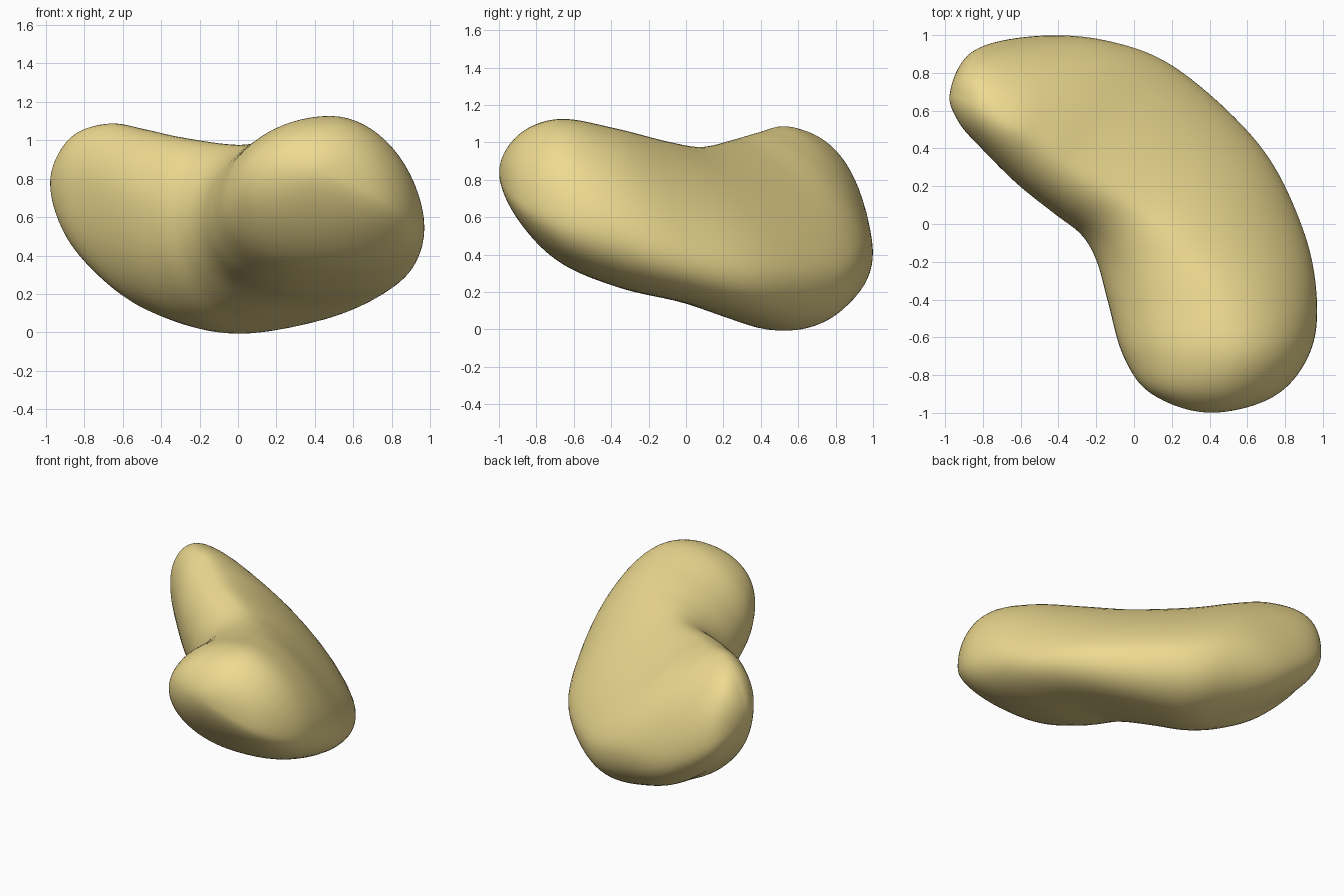
import bpy
import bmesh
import math
from mathutils import Vector

cube = bpy.data.objects.get("Cube")
if cube:
    bpy.data.objects.remove(cube, do_unlink=True)

STEPS_PER_SPAN = 12
STEPS_PER_QUARTER = 16

# Cross-sections along the body: inner side, ridge, outer side, keel
FRONT_TIP = (.4, -1, .84)
BACK_TIP = (-.975, .7, .77)
SECTIONS = [
    [(.09, -.9, .8), (.43, -.9, 1.04), (.75, -.91, .7), (.43, -.9, .59)],
    [(-.06, -.7, .7), (.49, -.68, 1.13), (.94, -.67, .6), (.45, -.68, .36)],
    [(-.14, -.42, .62), (.42, -.38, 1.08), (.97, -.36, .52), (.42, -.35, .22)],
    [(-.2, -.2, .58), (.22, -.1, 1.01), (.89, 0, .39), (.38, 0, .14)],
    [(-.28, -.06, .58), (0, .09, .98), (.67, .42, .31), (.22, .33, .04)],
    [(-.42, .05, .62), (-.3, .28, 1.02), (.24, .82, .31), (0, .51, -.01)],
    [(-.62, .21, .7), (-.48, .42, 1.06), (-.12, .97, .39), (-.25, .56, .04)],
    [(-.81, .4, .76), (-.67, .54, 1.09), (-.5, 1, .44), (-.52, .62, .17)],
    [(-.93, .54, .78), (-.87, .67, 1.01), (-.85, .92, .62), (-.85, .69, .45)],
]


def catmull(a, b, c, d, t):
    """Smooth point between b and c."""
    return 0.5 * (2 * b + (c - a) * t + (2 * a - 5 * b + 4 * c - d) * t ** 2
                  + (3 * b - a - 3 * c + d) * t ** 3)


def section_ring(keys, along):
    """Closed outline through four extreme points, a quarter at a time."""
    # The slope from ridge to outer side is flattest in the middle
    slope = 1 + 0.45 * math.sin(math.pi * along ** 1.3) ** 2
    flatness = (1, slope, 0.85, 0.95)
    ring = []
    for q in range(4):
        a, b = keys[q], keys[(q + 1) % 4]
        for s in range(STEPS_PER_QUARTER):
            angle = s / STEPS_PER_QUARTER * math.pi / 2
            rise = math.sin(angle) ** flatness[q]
            run = 1 - math.cos(angle) ** flatness[q]
            # Sides leave vertically, ridge and keel leave horizontally
            flat, up = (run, rise) if q % 2 == 0 else (rise, run)
            ring.append(Vector((a.x + (b.x - a.x) * flat,
                                a.y + (b.y - a.y) * flat,
                                a.z + (b.z - a.z) * up)))
    return ring


def opposite(keys):
    """Section mirrored through the tip, so the end closes as a round cap."""
    return keys[2:] + keys[:2]


# Rings along the whole bent body
stations = [[Vector(p) for p in row] for row in SECTIONS]
front_cap = [Vector(FRONT_TIP)] * 4
back_cap = [Vector(BACK_TIP)] * 4
path = ([opposite(stations[0]), front_cap] + stations
        + [back_cap, opposite(stations[-1])])

spans = len(path) - 3
rings = []
for i in range(spans):
    for s in range(STEPS_PER_SPAN):
        t = s / STEPS_PER_SPAN
        keys = [catmull(*(path[i + k][j] for k in range(4)), t)
                for j in range(4)]
        rings.append(section_ring(keys, (i + t) / spans))
rings.append(section_ring(back_cap, 1))

# Skin the rings, weld both tips and soften the surface
bm = bmesh.new()
grid = [[bm.verts.new(p) for p in ring] for ring in rings]
for lower, upper in zip(grid, grid[1:]):
    count = len(lower)
    for j in range(count):
        k = (j + 1) % count
        bm.faces.new((lower[j], lower[k], upper[k], upper[j]))
bmesh.ops.remove_doubles(bm, verts=bm.verts, dist=0.0001)
for _ in range(6):
    bmesh.ops.smooth_vert(bm, verts=bm.verts, factor=0.5,
                          use_axis_x=True, use_axis_y=True, use_axis_z=True)
bmesh.ops.recalc_face_normals(bm, faces=bm.faces)
mesh = bpy.data.meshes.new("bean_body")
bm.to_mesh(mesh)
bm.free()
mesh.shade_smooth()

# Pale tan surface
tan = bpy.data.materials.new("pale_tan")
tan.use_nodes = True
tan.diffuse_color = (.85, .7, .28, 1)
shader = tan.node_tree.nodes["Principled BSDF"]
shader.inputs["Base Color"].default_value = tan.diffuse_color
shader.inputs["Roughness"].default_value = 0.6
mesh.materials.append(tan)

body = bpy.data.objects.new("bean_body", mesh)
bpy.context.collection.objects.link(body)
